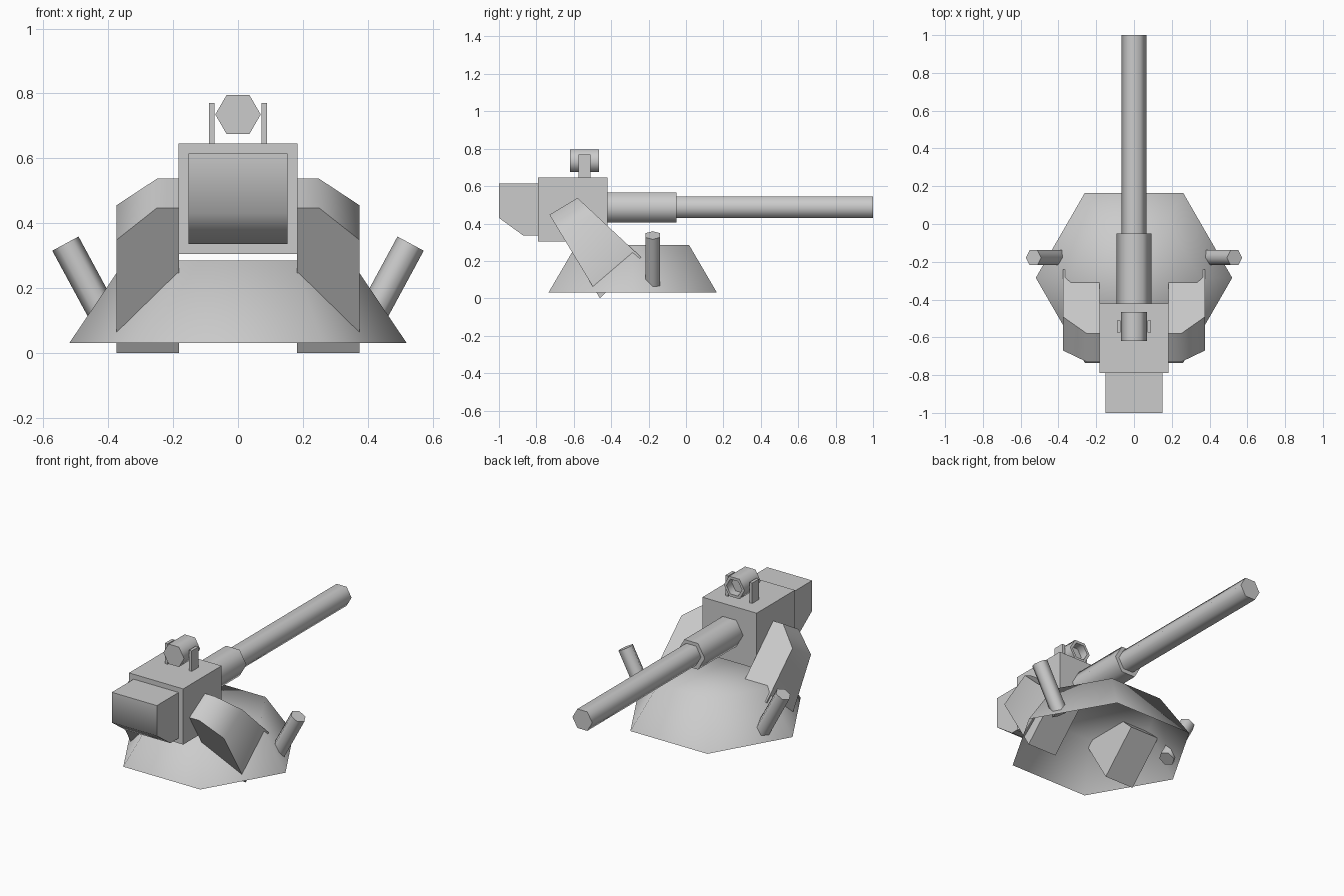
import bpy, bmesh, math
from mathutils import Vector, Matrix

old = bpy.data.objects.get("Cube")
if old:
    bpy.data.objects.remove(old, do_unlink=True)

grey = bpy.data.materials.new("plain_grey")
grey.use_nodes = True
COLOUR = (0.6, 0.6, 0.6, 1)
grey.diffuse_color = COLOUR
grey.node_tree.nodes["Principled BSDF"].inputs["Base Color"].default_value = COLOUR


def finish(name, bm):
    bmesh.ops.recalc_face_normals(bm, faces=bm.faces)
    mesh = bpy.data.meshes.new(name)
    bm.to_mesh(mesh)
    bm.free()
    mesh.materials.append(grey)
    obj = bpy.data.objects.new(name, mesh)
    bpy.context.collection.objects.link(obj)
    bpy.ops.object.select_all(action='DESELECT')
    obj.select_set(True)
    bpy.context.view_layer.objects.active = obj
    bpy.ops.object.shade_smooth_by_angle(angle=math.radians(65))
    return obj


def slab(bm, profile, x0, x1):
    """Extrude a (y, z) outline along x."""
    face = bm.faces.new([bm.verts.new((x0, y, z)) for y, z in profile])
    geom = bmesh.ops.extrude_face_region(bm, geom=[face])["geom"]
    verts = [g for g in geom if isinstance(g, bmesh.types.BMVert)]
    bmesh.ops.translate(bm, verts=verts, vec=(x1 - x0, 0, 0))


def block(name, x0, x1, y0, y1, z0, z1):
    bm = bmesh.new()
    slab(bm, [(y0, z0), (y1, z0), (y1, z1), (y0, z1)], x0, x1)
    return finish(name, bm)


def hex_rod(name, start, end, radius, recess=0):
    """Six-sided rod with corners pointing sideways."""
    start, end = Vector(start), Vector(end)
    axis = (end - start).normalized()
    side = Vector((1, 0, 0))
    side = (side - axis * side.dot(axis)).normalized()
    turn = Matrix((side, axis.cross(side), axis)).transposed().to_4x4()
    bm = bmesh.new()
    bmesh.ops.create_cone(bm, cap_ends=True, segments=6, radius1=radius, radius2=radius,
                          depth=(end - start).length,
                          matrix=Matrix.Translation((start + end) / 2) @ turn)
    # align corners with the sideways direction
    mid = (start + end) / 2
    off = min((v.co - mid - axis * (v.co - mid).dot(axis)).angle(side) for v in bm.verts)
    if off > 0.1:
        bmesh.ops.rotate(bm, verts=bm.verts, cent=mid,
                         matrix=Matrix.Rotation(math.radians(30), 3, axis))
    if recess:
        cap = max(bm.faces, key=lambda f: (f.calc_center_median() - mid).dot(axis))
        bmesh.ops.inset_region(bm, faces=[cap], thickness=0.018, depth=0)
        geom = bmesh.ops.extrude_face_region(bm, geom=[cap])["geom"]
        verts = [g for g in geom if isinstance(g, bmesh.types.BMVert)]
        bmesh.ops.translate(bm, verts=verts, vec=axis * -recess)
        if cap.is_valid:
            bmesh.ops.delete(bm, geom=[cap], context='FACES_ONLY')
    return finish(name, bm)


# Hollow six-sided base, open underneath
bm = bmesh.new()
bmesh.ops.create_cone(bm, cap_ends=True, segments=6, radius1=0.52, radius2=0.348, depth=0.255,
                      matrix=Matrix.Translation((0, -0.285, 0.158)) @ Matrix.Rotation(math.pi / 6, 4, 'Z'))
bmesh.ops.delete(bm, geom=[min(bm.faces, key=lambda f: f.calc_center_median().z)], context='FACES_ONLY')
base = finish("base", bm)
for f in base.data.polygons:
    if f.normal.z < -0.1:
        base.data.flip_normals()
        break

# Gun housing and rear counterweight
block("housing", -0.183, 0.183, -0.79, -0.42, 0.305, 0.645)
bm = bmesh.new()
slab(bm, [(-1, 0.615), (-1, 0.43), (-0.87, 0.336), (-0.785, 0.336), (-0.785, 0.615)], -0.152, 0.152)
finish("counterweight", bm)

# Gun
hex_rod("barrel_sleeve", (0, -0.43, 0.485), (0, -0.05, 0.485), 0.092)
hex_rod("barrel", (0, -0.06, 0.487), (0, 1, 0.487), 0.067)

# Sight on top
hex_rod("sight", (0, -0.62, 0.735), (0, -0.465, 0.735), 0.07, recess=0.05)

for sx, side in ((1, "left"), (-1, "right")):
    block(side + "_sight_bracket", sx * 0.072, sx * 0.09, -0.575, -0.51, 0.63, 0.77)
    hex_rod(side + "_post", (sx * 0.385, -0.178, 0.065), (sx * 0.532, -0.178, 0.337), 0.046)
    # Flared support arm with its upper outer corner cut away
    bm = bmesh.new()
    slab(bm, [(-0.73, 0.447), (-0.58, 0.537), (-0.24, 0.22), (-0.46, 0)], sx * 0.182, sx * 0.375)
    bmesh.ops.recalc_face_normals(bm, faces=bm.faces)
    p = [Vector((sx * 0.25, -0.73, 0.447)), Vector((sx * 0.25, -0.58, 0.537)),
         Vector((sx * 0.375, -0.67, 0.348))]
    normal = (p[1] - p[0]).cross(p[2] - p[0])
    if normal.x * sx < 0:
        normal.negate()
    cut = bmesh.ops.bisect_plane(bm, geom=bm.verts[:] + bm.edges[:] + bm.faces[:],
                                 plane_co=p[0], plane_no=normal, clear_outer=True)
    bmesh.ops.holes_fill(bm, edges=[e for e in bm.edges if e.is_boundary])
    finish(side + "_arm", bm)
